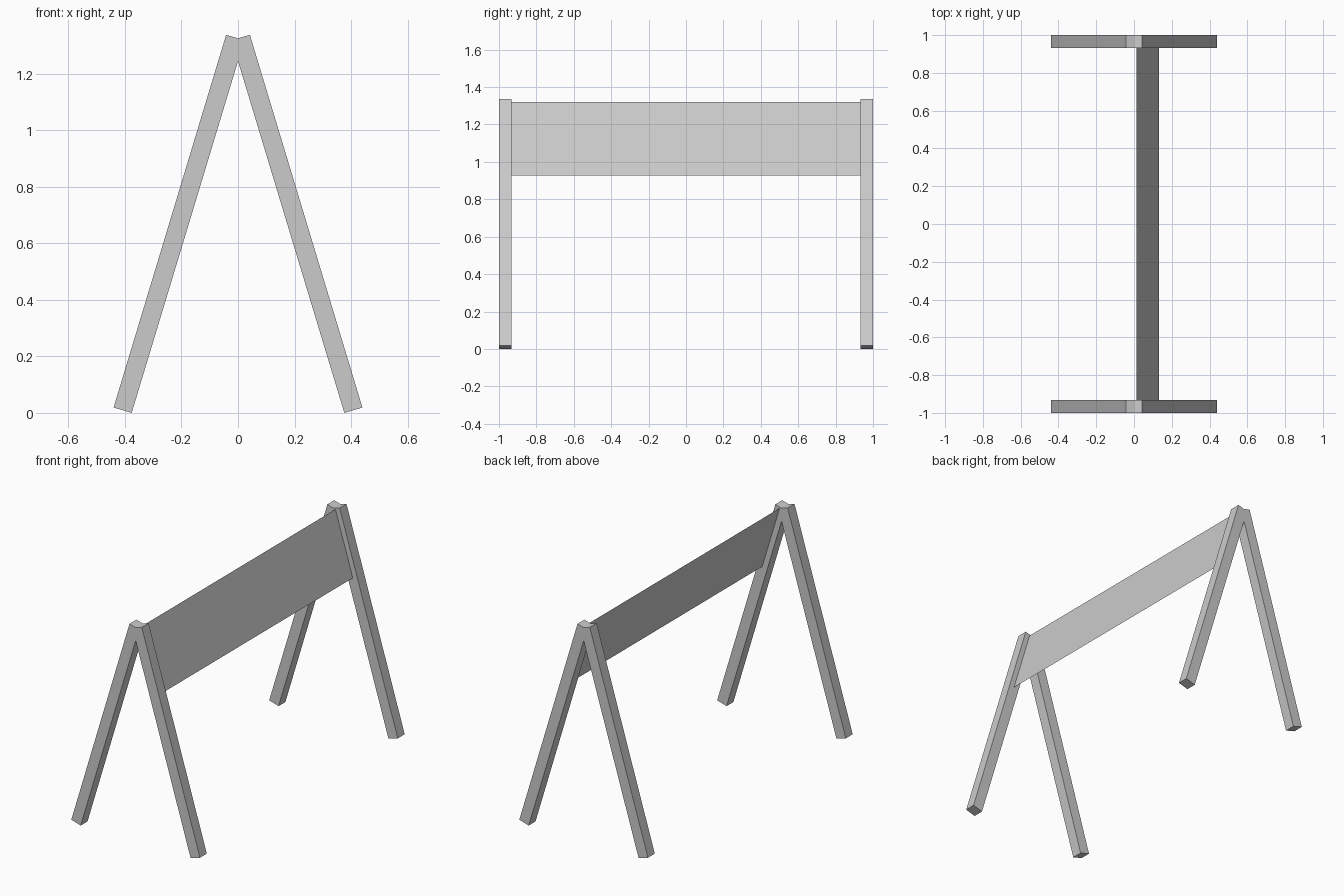
import bpy

if "Cube" in bpy.data.objects:
    bpy.data.objects.remove(bpy.data.objects["Cube"])


def make_object(name, verts, faces):
    mesh = bpy.data.meshes.new(name)
    mesh.from_pydata(verts, [], faces)
    mesh.update()
    obj = bpy.data.objects.new(name, mesh)
    bpy.context.collection.objects.link(obj)
    return obj


def extrude_profile(name, pts, y0, y1):
    """Extrude a counter-clockwise XZ outline from y0 to y1."""
    n = len(pts)
    verts = [(x, y, z) for y in (y0, y1) for x, z in pts]
    faces = [tuple(range(n)), tuple(reversed(range(n, 2 * n)))]
    faces += [(i, i + n, (i + 1) % n + n, (i + 1) % n) for i in range(n)]
    return make_object(name, verts, faces)


# A-frame outline: right half mirrored to the left, with notched apex and crotch
right = [(0.376, 0.0), (0.44, 0.019), (0.042, 1.337)]
left = [(-x, z) for x, z in reversed(right)]
outline = [(0, 1.244)] + right + [(0, 1.3245)] + left

# Leg frames at both ends
extrude_profile("front_leg_frame", outline, -1.0, -0.933)
extrude_profile("back_leg_frame", outline, 0.933, 1.0)

# Thin sloping board spanning between the right-hand legs
make_object("sloping_panel",
            [(0.132, -0.933, 0.928), (0.132, 0.933, 0.928),
             (0.013, 0.933, 1.321), (0.013, -0.933, 1.321)],
            [(0, 1, 2, 3)])
